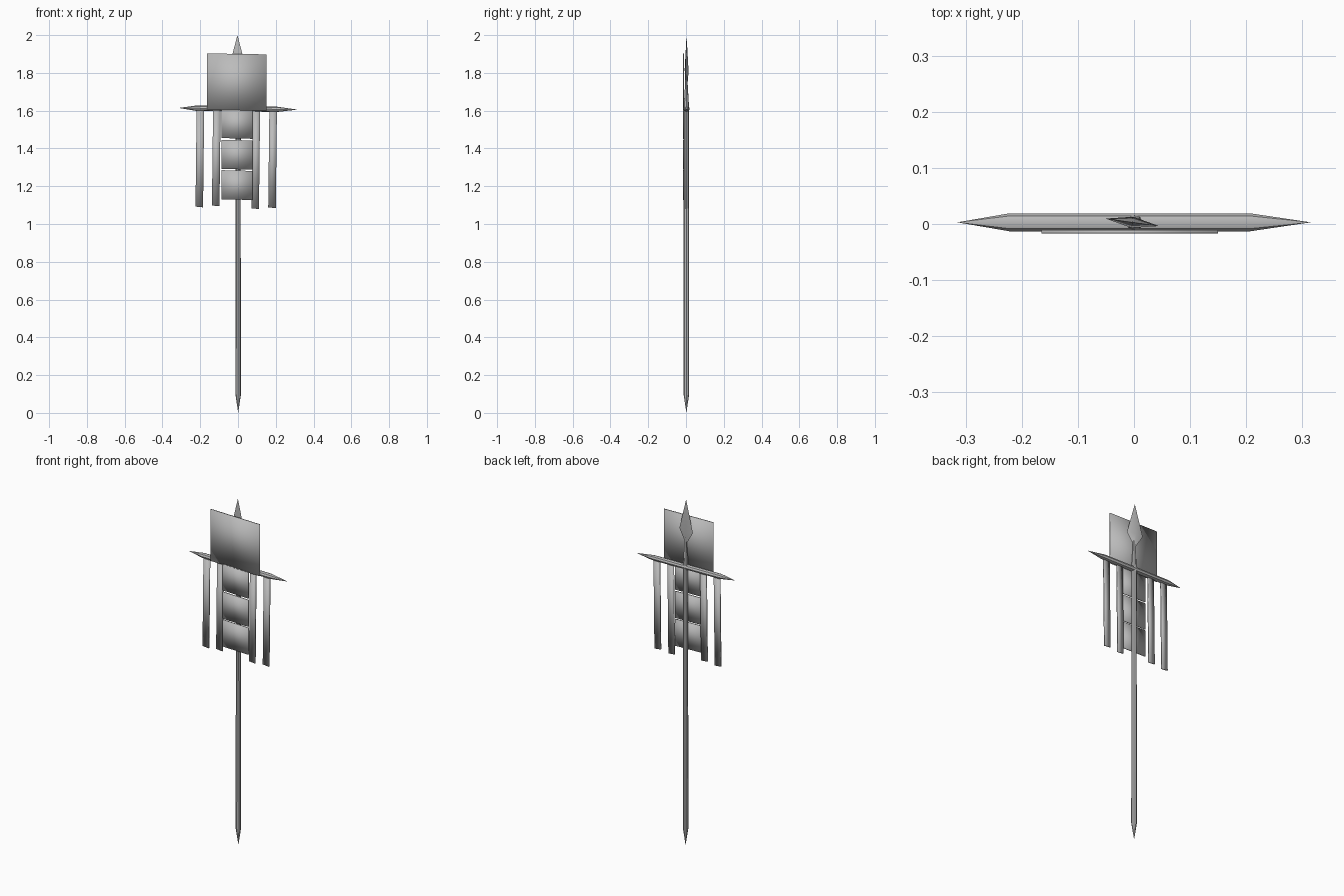
import bpy, bmesh, math
from mathutils import Matrix, Vector

cube = bpy.data.objects.get("Cube")
if cube:
    bpy.data.objects.remove(cube)

grey = bpy.data.materials.new("plain grey")
grey.use_nodes = True
colour = (0.5, 0.5, 0.5, 1)
grey.diffuse_color = colour
grey.node_tree.nodes["Principled BSDF"].inputs["Base Color"].default_value = colour


def finish(name, bm, angle=None):
    bmesh.ops.recalc_face_normals(bm, faces=bm.faces)
    mesh = bpy.data.meshes.new(name)
    bm.to_mesh(mesh)
    bm.free()
    mesh.materials.append(grey)
    obj = bpy.data.objects.new(name, mesh)
    bpy.context.collection.objects.link(obj)
    bpy.ops.object.select_all(action='DESELECT')
    obj.select_set(True)
    bpy.context.view_layer.objects.active = obj
    if angle is None:
        bpy.ops.object.shade_smooth()
    else:
        bpy.ops.object.shade_smooth_by_angle(angle=math.radians(angle))
    return obj


def turned(name, profile, matrix, sides=8):
    """Stack rings of (height, half width, half depth); zero width makes a point."""
    bm = bmesh.new()
    rings = []
    for h, a, b in profile:
        if a == 0:
            rings.append([bm.verts.new((0, 0, h))] * sides)
        else:
            rings.append([bm.verts.new((a * math.cos(t), b * math.sin(t), h))
                          for t in (i * math.tau / sides for i in range(sides))])
    for low, high in zip(rings, rings[1:]):
        for i in range(sides):
            j = (i + 1) % sides
            corners = dict.fromkeys((low[i], low[j], high[j], high[i]))
            bm.faces.new(list(corners))
    bm.transform(matrix)
    return finish(name, bm, 40)


def slab(name, x0, x1, z0, z1, y, depth, lean=0, skew=0):
    """Thin hanging sheet; lean shifts its bottom edge, skew drops its left edge."""
    bm = bmesh.new()
    bmesh.ops.create_cube(bm, size=1)
    for v in bm.verts:
        x = x1 if v.co.x > 0 else x0
        z = z1 if v.co.z > 0 else z0
        if v.co.z < 0:
            x += lean
        if v.co.x > 0:
            z -= skew
        v.co = Vector((x, y + v.co.y * depth, z))
    return finish(name, bm)


# Pole with a pointed foot and narrowing neck
turned("pole", [(0, 0, 0), (0.1, 0.015, 0.015), (1.1, 0.013, 0.014),
                (1.62, 0.014, 0.014), (1.74, 0.008, 0.007), (1.78, 0.008, 0.006)],
       Matrix.Translation((0.001, 0.002, 0)))

# Twisted diamond spearhead
turned("spearhead", [(1.755, 0.009, 0.008), (1.82, 0.048, 0.01), (2.0, 0, 0)],
       Matrix.Translation((-0.003, 0.003, 0)) @ Matrix.Rotation(math.radians(-8), 4, 'Z'),
       sides=4)

# Crossbar with pointed ends
turned("crossbar", [(-0.315, 0, 0), (-0.222, 0.014, 0.016), (0.207, 0.014, 0.016),
                    (0.315, 0, 0)],
       Matrix.Translation((0, 0.003, 1.61)) @ Matrix.Rotation(math.radians(90.8), 4, 'Y'))

# Upper banner and the three plates below it
slab("banner", -0.165, 0.15, 1.605, 1.903, -0.014, 0.006, skew=0.005)
for i, (bottom, top) in enumerate([(1.455, 1.61), (1.292, 1.446), (1.131, 1.285)]):
    slab(f"hanging_plate_{i + 1}", -0.088, 0.078, bottom, top, -0.014, 0.006, skew=0.004)

# Hanging strips
for i, (x0, x1, bottom) in enumerate([(-0.219, -0.179, 1.092), (-0.132, -0.092, 1.098),
                                      (0.078, 0.117, 1.083), (0.166, 0.206, 1.088)]):
    slab(f"strip_{i + 1}", x0, x1, bottom, 1.605, 0, 0.006, lean=-0.006, skew=0.004)
